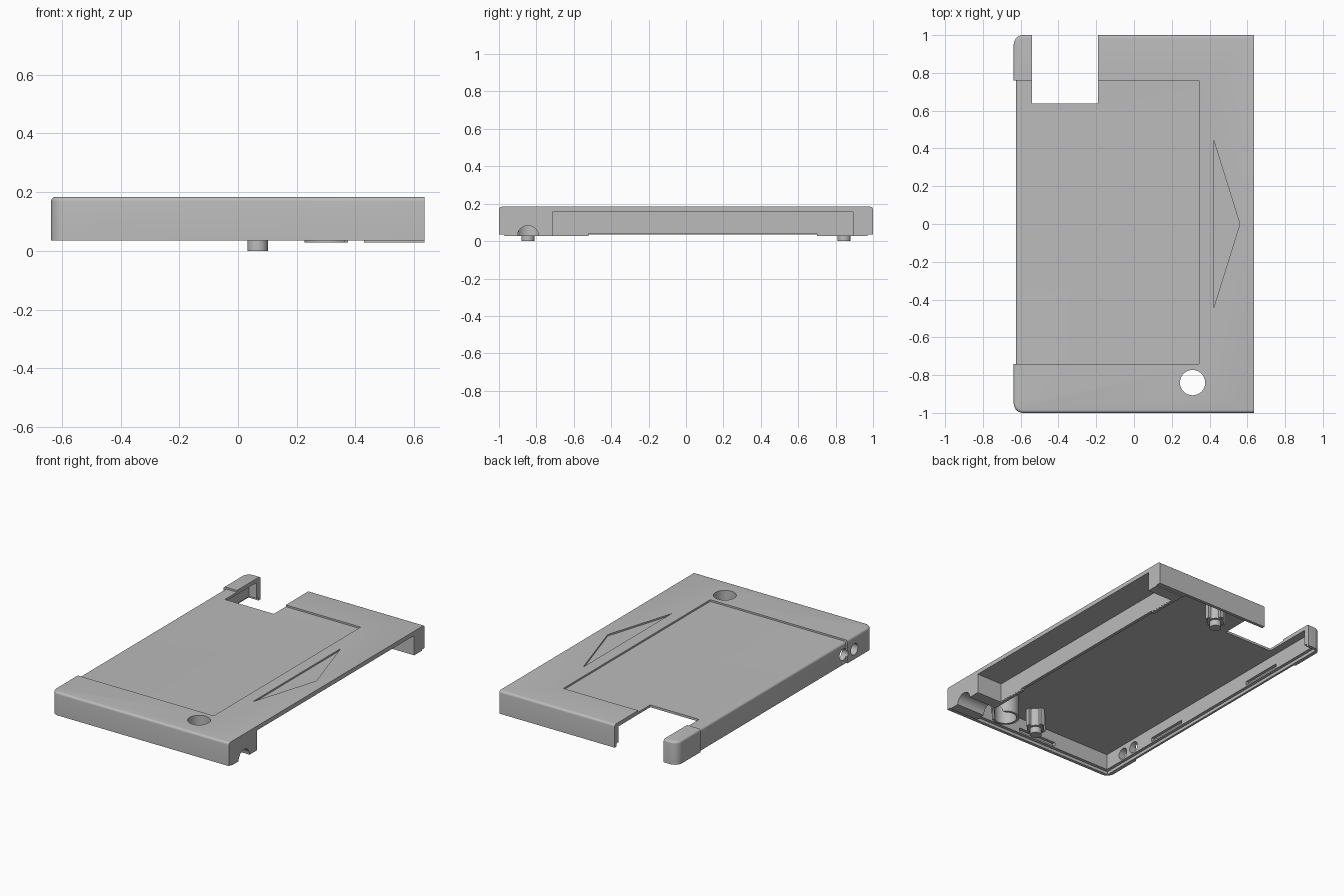
import bpy
import bmesh
from math import pi
from mathutils import Matrix

cube = bpy.data.objects.get("Cube")
if cube:
    bpy.data.objects.remove(cube, do_unlink=True)

grey = bpy.data.materials.new("matte_grey")
grey.use_nodes = True
grey.diffuse_color = (0.5, 0.5, 0.5, 1)
grey.node_tree.nodes["Principled BSDF"].inputs["Base Color"].default_value = grey.diffuse_color


def make(name, bm):
    bmesh.ops.recalc_face_normals(bm, faces=bm.faces)
    mesh = bpy.data.meshes.new(name)
    bm.to_mesh(mesh)
    bm.free()
    mesh.materials.append(grey)
    ob = bpy.data.objects.new(name, mesh)
    bpy.context.collection.objects.link(ob)
    return ob


def box_mesh(x, y, z):
    bm = bmesh.new()
    bmesh.ops.create_cube(bm, size=1)
    for v in bm.verts:
        v.co = [r[0] if c < 0 else r[1] for c, r in zip(v.co, (x, y, z))]
    return bm


def box(name, x, y, z):
    return make(name, box_mesh(x, y, z))


def cylinder(name, centre, radius, low, high, along_x=False, sides=48):
    bm = bmesh.new()
    bmesh.ops.create_cone(bm, cap_ends=True, segments=sides, radius1=radius,
                          radius2=radius, depth=high - low)
    bmesh.ops.translate(bm, verts=bm.verts, vec=(0, 0, (low + high) / 2))
    if along_x:
        bmesh.ops.rotate(bm, verts=bm.verts, matrix=Matrix.Rotation(pi / 2, 3, 'Y'))
    bmesh.ops.translate(bm, verts=bm.verts, vec=centre)
    return make(name, bm)


def combine(ob, other, operation='DIFFERENCE'):
    """Apply a boolean at once and discard the helper."""
    mod = ob.modifiers.new("cut", 'BOOLEAN')
    mod.operation, mod.object, mod.solver = operation, other, 'EXACT'
    graph = bpy.context.evaluated_depsgraph_get()
    graph.update()
    mesh = bpy.data.meshes.new_from_object(ob.evaluated_get(graph))
    ob.modifiers.clear()
    ob.data = mesh
    bpy.data.objects.remove(other, do_unlink=True)


def cut(ob, x, y, z):
    combine(ob, box("cutter", x, y, z))


def rounded_block(name, x, y, z):
    """Block with rounded left corners and top rim; the open side stays square."""
    bm = box_mesh(x, y, z)
    upright = [e for e in bm.edges if all(v.co.x < 0 for v in e.verts)
               and abs(e.verts[0].co.z - e.verts[1].co.z) > 0.01]
    bmesh.ops.bevel(bm, geom=upright, offset=0.05, segments=8, profile=0.5, affect='EDGES')
    rim = [e for e in bm.edges if all(v.co.z > z[1] - 0.001 for v in e.verts)
           and not all(v.co.x > x[1] - 0.001 for v in e.verts)]
    bmesh.ops.bevel(bm, geom=rim, offset=0.015, segments=5, profile=0.5, affect='EDGES')
    return make(name, bm)


# Cover with a sunken panel wrapping over its left edge
cover = rounded_block("cover", (-0.637, 0.635), (-1, 1), (0, 0.184))
cut(cover, (-1, 0.345), (-0.74, 0.76), (-0.1, 0.3))
core = rounded_block("core", (-0.626, 0.6), (-0.99, 0.99), (0.01, 0.173))
combine(cover, core, 'UNION')
cut(cover, (-1, 1), (-1.1, 1.1), (-0.1, 0.035))

# Triangular recess on the top
bm = bmesh.new()
tri = bm.faces.new([bm.verts.new(p) for p in
                    ((0.42, -0.45, 0.174), (0.56, 0, 0.174), (0.42, 0.45, 0.174))])
top = bmesh.ops.extrude_face_region(bm, geom=[tri])["geom"]
bmesh.ops.translate(bm, vec=(0, 0, 0.1), verts=[v for v in top if isinstance(v, bmesh.types.BMVert)])
combine(cover, make("cutter", bm))

# Hollow underside, stepped rim, open side channel and rear notch
cut(cover, (-0.592, 0.43), (-0.96, 0.96), (-0.1, 0.158))
cut(cover, (-0.612, 0.42), (-0.98, 0.98), (-0.1, 0.055))
cut(cover, (0.45, 1), (-0.713, 0.893), (-0.1, 0.156))
cut(cover, (0.42, 0.46), (-0.52, 0.70), (-0.1, 0.041))
cut(cover, (-0.54, -0.19), (0.637, 1.2), (-0.1, 0.3))

# Clip slots in the left and front walls
for y in (-0.4, 0.49):
    cut(cover, (-0.612, -0.58), (y - 0.14, y + 0.14), (0.065, 0.09))
cut(cover, (-0.18, 0.1), (-0.98, -0.95), (0.065, 0.09))

# Feet that drop below the rim on the open side
feet = [
    box("front_block_foot", (0.43, 0.635), (-0.97, -0.713), (0.028, 0.045)),
    box("rear_block_foot", (0.43, 0.635), (0.893, 0.97), (0.028, 0.045)),
    box("front_wall_foot", (0.431, 0.449), (-0.72, -0.52), (0.028, 0.045)),
    box("rear_wall_foot", (0.431, 0.449), (0.70, 0.90), (0.028, 0.045)),
]
for foot in feet:
    combine(cover, foot, 'UNION')

# Round sleeve around the through hole, and the cable arch leading to it
sleeve = cylinder("hole_sleeve", (0.31, -0.84, 0), 0.083, 0.028, 0.165)
for ob in (cover, sleeve):
    combine(ob, cylinder("cutter", (0.31, -0.84, 0), 0.067, -0.1, 0.3))
    combine(ob, cylinder("cutter", (0, -0.845, 0.026), 0.057, 0.35, 0.7, along_x=True))

# Two round ports in the left wall
for y in (-0.81, -0.71):
    combine(cover, cylinder("cutter", (0, y, 0.1), 0.036, -0.7, -0.56, along_x=True))

# Locating pegs on ribbed posts
parts = [cover, sleeve]
for label, y in (("front", -0.845), ("rear", 0.845)):
    parts += [
        cylinder(label + "_peg", (0.067, y, 0), 0.035, 0, 0.06, sides=32),
        cylinder(label + "_post", (0.067, y, 0), 0.05, 0.04, 0.162, sides=32),
        box(label + "_rib_across", (0.002, 0.132), (y - 0.014, y + 0.014), (0.045, 0.162)),
        box(label + "_rib_along", (0.053, 0.081), (y - 0.065, y + 0.065), (0.045, 0.162)),
    ]

# Smooth curved faces, crisp edges
bpy.ops.object.select_all(action='DESELECT')
for ob in parts:
    ob.select_set(True)
bpy.context.view_layer.objects.active = cover
bpy.ops.object.shade_smooth_by_angle(angle=pi / 6)
